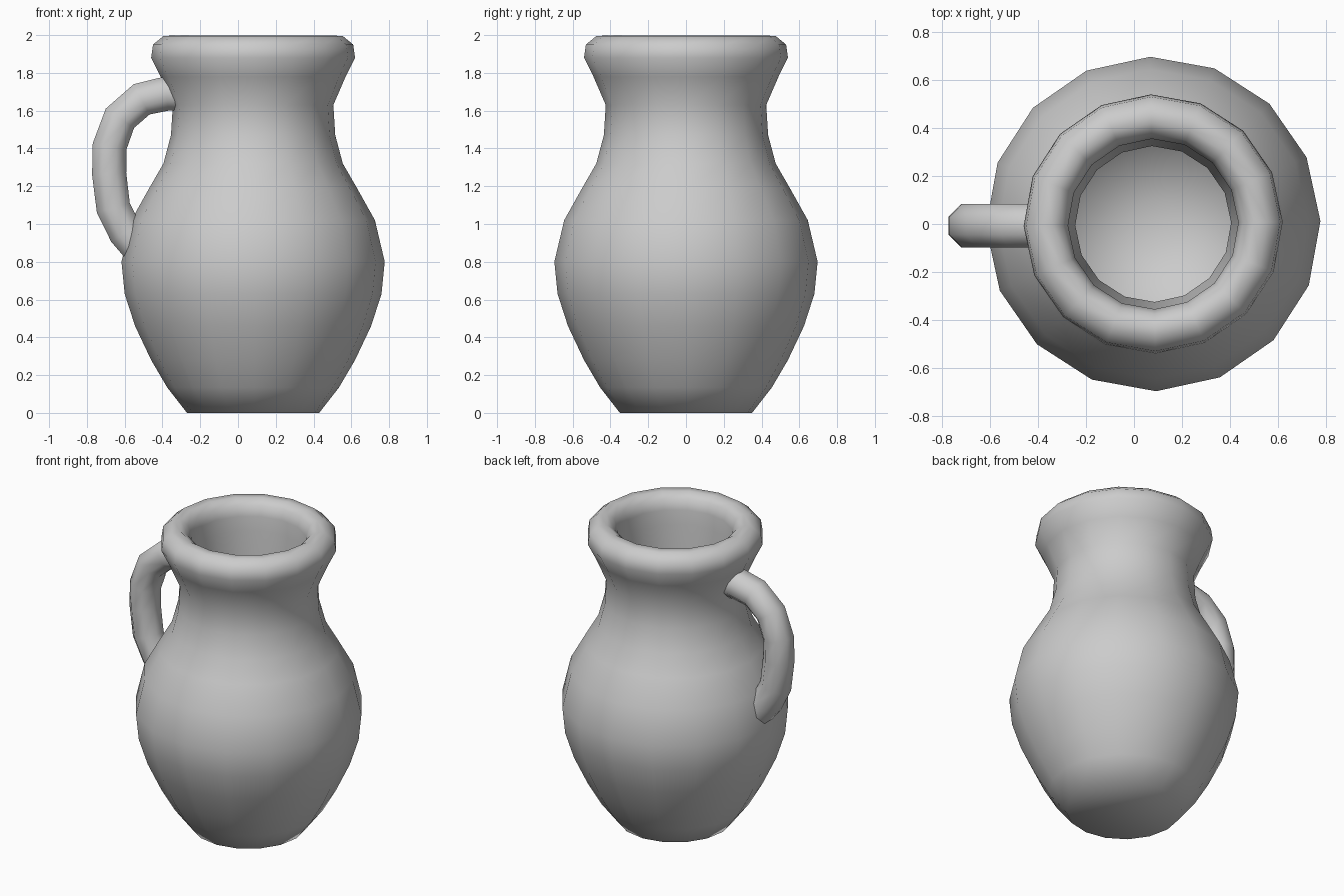
import bpy
import bmesh
from math import cos, sin, pi, radians
from mathutils import Vector

cube = bpy.data.objects.get("Cube")
if cube:
    bpy.data.objects.remove(cube, do_unlink=True)

clay = bpy.data.materials.new("light grey clay")
clay.use_nodes = True
clay.diffuse_color = (0.6, 0.6, 0.6, 1)
clay.node_tree.nodes["Principled BSDF"].inputs["Base Color"].default_value = (0.6, 0.6, 0.6, 1)


def loft(name, rings, crease):
    """Skin a list of equal vertex rings and cap both ends."""
    bm = bmesh.new()
    loops = [[bm.verts.new(p) for p in ring] for ring in rings]
    n = len(loops[0])
    for a, b in zip(loops, loops[1:]):
        for i in range(n):
            j = (i + 1) % n
            bm.faces.new((a[i], a[j], b[j], b[i]))
    bm.faces.new(loops[0])
    # the last cap is a fan so that it shades softly
    fan = bm.faces.new(loops[-1])
    bmesh.ops.poke(bm, faces=[fan])
    bmesh.ops.recalc_face_normals(bm, faces=bm.faces)
    mesh = bpy.data.meshes.new(name)
    bm.to_mesh(mesh)
    bm.free()
    mesh.materials.append(clay)
    obj = bpy.data.objects.new(name, mesh)
    bpy.context.collection.objects.link(obj)
    bpy.ops.object.select_all(action="DESELECT")
    obj.select_set(True)
    bpy.context.view_layer.objects.active = obj
    bpy.ops.object.shade_smooth_by_angle(angle=radians(crease))
    return obj


# Jug: outer wall, rolled rim, then inner wall down to the floor (radius, height)
AXIS = 0.08
SIDES = 16
outer = [(.35, 0), (.455, .135), (.54, .28), (.625, .46), (.68, .63), (.697, .8),
         (.645, 1.02), (.55, 1.19), (.475, 1.32), (.435, 1.47), (.425, 1.63), (.49, 1.78)]
rim = [(.54, 1.88), (.53, 1.95), (.475, 1.995), (.42, 1.998), (.375, 1.965), (.355, 1.9)]
inner = [(.36, 1.8), (.325, 1.6), (.34, 1.42), (.45, 1.19), (.54, 1.02), (.59, .8),
         (.52, .46), (.4, .26), (.24, .14), (.1, .09)]


def circle(r, z):
    angles = [2 * pi * i / SIDES + radians(1) for i in range(SIDES)]
    return [(AXIS + r * cos(a), r * sin(a), z) for a in angles]


loft("jug_body", [circle(r, z) for r, z in outer + rim + inner], 60)

# Handle: round tube swept along a path in the side plane, ends sunk in the wall
path = [Vector((x, -.007, z)) for x, z in
        [(-.29, 1.69), (-.38, 1.69), (-.51, 1.66), (-.625, 1.56), (-.68, 1.41),
         (-.682, 1.265), (-.66, 1.085), (-.595, .955), (-.53, .88)]]
rings = []
side = Vector((0, 1, 0))
for i, p in enumerate(path):
    along = path[min(i + 1, len(path) - 1)] - path[max(i - 1, 0)]
    out = along.normalized().cross(side)
    rings.append([p + .098 * (cos(t) * side + sin(t) * out)
                  for t in (2 * pi * (k + .5) / 8 for k in range(8))])
loft("handle", rings, 60)
